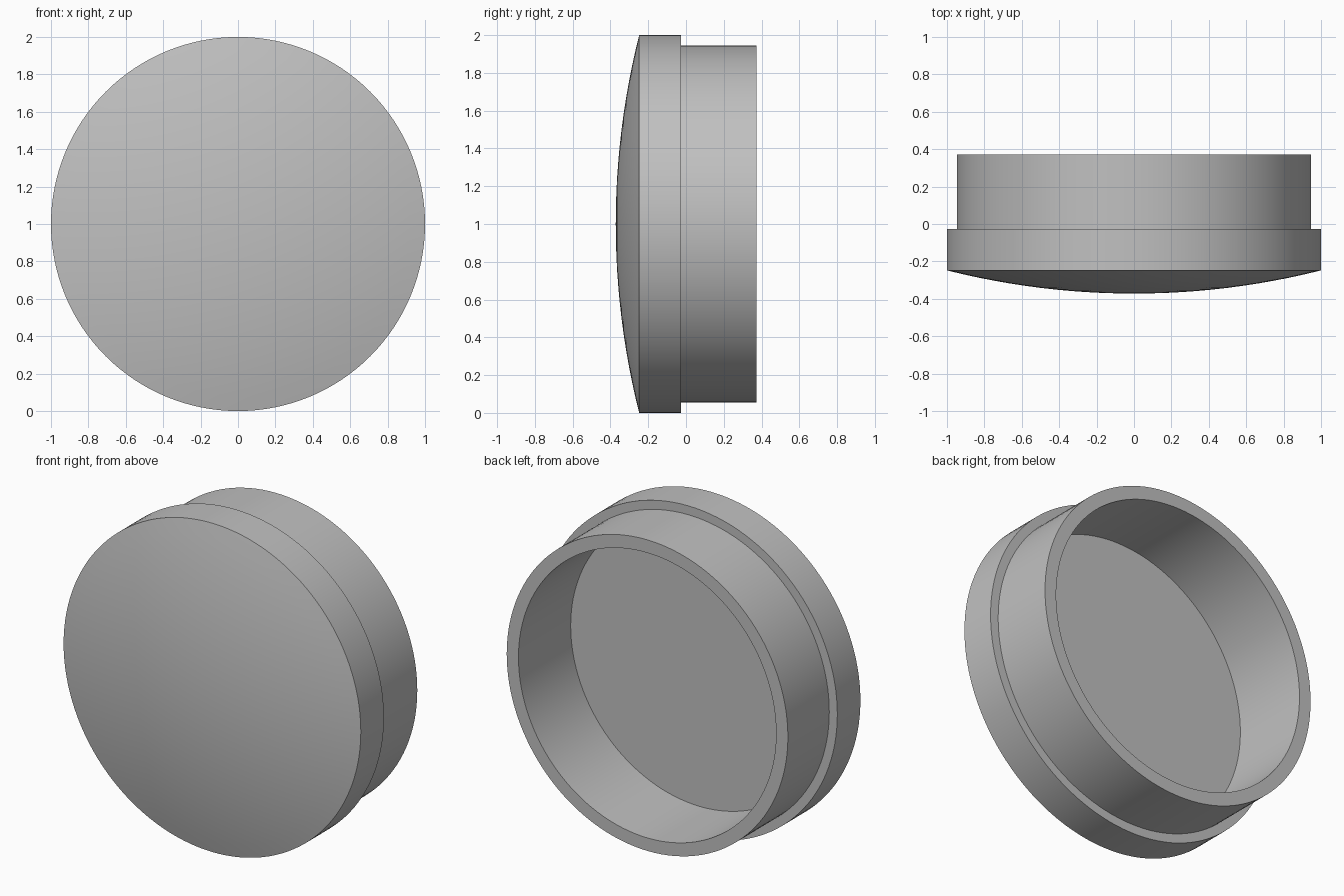
import bpy
import bmesh
import math
from mathutils import Matrix, Vector

if "Cube" in bpy.data.objects:
    bpy.data.objects.remove(bpy.data.objects["Cube"], do_unlink=True)

SEGMENTS = 128
RADIUS = 1.0
FRONT, RIM_FRONT, RIM_BACK, BACK = -0.372, -0.248, -0.026, 0.372
TUBE_OUTER, TUBE_INNER, FLOOR = 0.946, 0.867, -0.13

grey = bpy.data.materials.new("plain grey")
grey.use_nodes = True
colour = (0.53, 0.53, 0.53, 1.0)
grey.diffuse_color = colour
grey.node_tree.nodes["Principled BSDF"].inputs["Base Color"].default_value = colour

# Shallow spherical dome across the front
rise = RIM_FRONT - FRONT
sphere = (RADIUS ** 2 + rise ** 2) / (2 * rise)
half_angle = math.asin(RADIUS / sphere)
steps = 12
profile = []
for i in range(steps + 1):
    a = half_angle * i / steps
    profile.append((sphere * math.sin(a), FRONT + sphere * (1 - math.cos(a))))

# Wide rim, narrower tube, and the recess behind
profile += [
    (RADIUS, RIM_BACK),
    (TUBE_OUTER, RIM_BACK),
    (TUBE_OUTER, BACK),
    (TUBE_INNER, BACK),
    (TUBE_INNER, FLOOR),
    (0, FLOOR),
]

# Revolve the profile about the front-to-back axis
bm = bmesh.new()
verts = [bm.verts.new((r, y, 0)) for r, y in profile]
edges = [bm.edges.new(pair) for pair in zip(verts, verts[1:])]
bmesh.ops.spin(bm, geom=verts + edges, cent=(0, 0, 0), axis=(0, 1, 0),
               angle=math.tau, steps=SEGMENTS, use_duplicate=False)
bmesh.ops.remove_doubles(bm, verts=bm.verts, dist=0.0001)
bmesh.ops.recalc_face_normals(bm, faces=bm.faces)
bmesh.ops.transform(bm, matrix=Matrix.Translation(Vector((0, 0, RADIUS))), verts=bm.verts)

mesh = bpy.data.meshes.new("domed_cap")
bm.to_mesh(mesh)
bm.free()
mesh.materials.append(grey)
cap = bpy.data.objects.new("domed_cap", mesh)
bpy.context.collection.objects.link(cap)

# Smooth curved surfaces, crisp at the steps
bpy.ops.object.select_all(action='DESELECT')
cap.select_set(True)
bpy.context.view_layer.objects.active = cap
bpy.ops.object.shade_smooth_by_angle(angle=math.radians(30))
# The dome meets the rim at a steep angle, and every step is square
